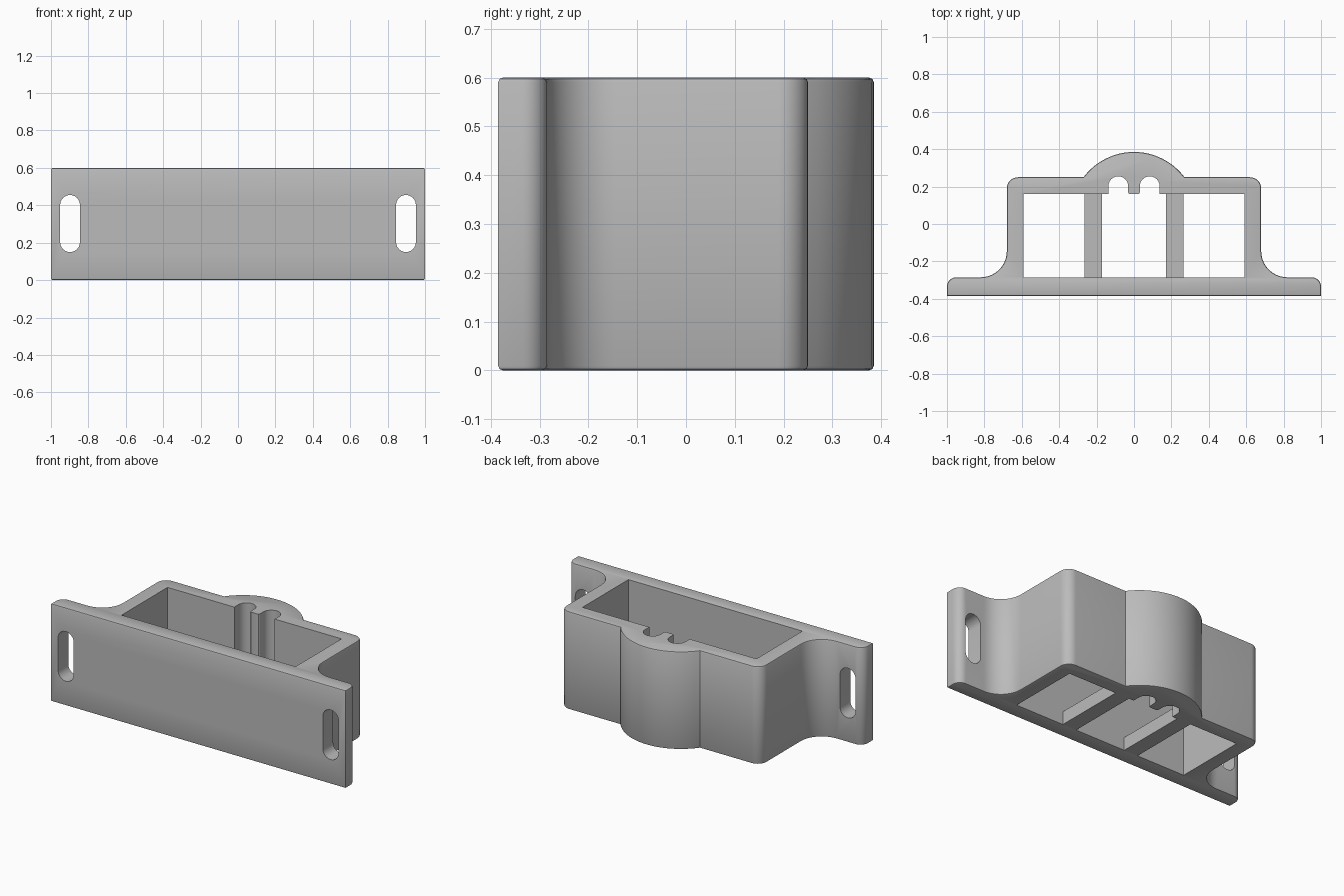
import bpy, bmesh
from math import sin, cos, radians, atan2, degrees

cube = bpy.data.objects.get("Cube")
if cube:
    bpy.data.objects.remove(cube)

HEIGHT = 0.6
grey = bpy.data.materials.new("matte grey")
grey.use_nodes = True
colour = (0.5, 0.5, 0.5, 1)
grey.diffuse_color = colour
grey.node_tree.nodes["Principled BSDF"].inputs["Base Color"].default_value = colour


def arc(cx, cy, r, start, end, steps=8):
    angles = [radians(start + (end - start) * i / steps) for i in range(steps + 1)]
    return [(cx + r * cos(a), cy + r * sin(a)) for a in angles]


def prism(name, outline, low, high, axis="z", rim=0):
    """Extrude an outline along z, or along y when it is drawn in x and z."""
    place = (lambda u, v, w: (u, v, w)) if axis == "z" else (lambda u, v, w: (u, w, v))
    bm = bmesh.new()
    bottom = [bm.verts.new(place(u, v, low)) for u, v in outline]
    top = [bm.verts.new(place(u, v, high)) for u, v in outline]
    caps = [bm.faces.new(bottom), bm.faces.new(top)]
    for i in range(len(outline)):
        j = (i + 1) % len(outline)
        bm.faces.new((bottom[i], bottom[j], top[j], top[i]))
    bmesh.ops.recalc_face_normals(bm, faces=bm.faces)
    if rim:
        edges = list({e for f in caps for e in f.edges})
        bmesh.ops.bevel(bm, geom=edges, offset=rim, segments=2, profile=0.5, affect="EDGES")
    mesh = bpy.data.meshes.new(name)
    bm.to_mesh(mesh)
    bm.free()
    obj = bpy.data.objects.new(name, mesh)
    bpy.context.collection.objects.link(obj)
    mesh.materials.append(grey)
    return obj


def box(x0, x1, y0, y1):
    return [(x0, y0), (x1, y0), (x1, y1), (x0, y1)]


# Outer outline: flange, concave fillet, rounded body corner and back bulge
bulge_r, bulge_y = 0.3375, 0.0475
end_angle = degrees(atan2(0.25 - bulge_y, 0.27))
half = [(1, -0.385)]
half += arc(0.95, -0.335, 0.05, 0, 90)
half += arc(0.82, -0.145, 0.14, 270, 180, 10)
half += arc(0.62, 0.19, 0.06, 0, 90)
half += arc(0, bulge_y, bulge_r, end_angle, 90, 12)
outline = half + [(-x, y) for x, y in reversed(half[:-1])]
body = prism("bracket_body", outline, 0, HEIGHT, rim=0.009)

# Main pocket with two round-ended wire grooves in its back wall
back = 0.16
groove = [(0.137, back)] + arc(0.084, 0.202, 0.053, 0, 180, 12)
groove += arc(0.021, 0.17, 0.01, 0, -90, 3)
pocket = [(-0.59, -0.285), (0.59, -0.285), (0.59, back)]
pocket += groove + [(-x, y) for x, y in reversed(groove)] + [(-0.59, back)]
cutters = [prism("pocket_cutter", pocket, -0.1, HEIGHT + 0.1)]

# Screw slots through the flanges
for side, x in (("left", 0.898), ("right", -0.898)):
    slot = arc(x, 0.402, 0.053, 0, 180, 12) + arc(x, 0.203, 0.053, 180, 360, 12)
    cutters.append(prism(side + "_slot_cutter", slot, -0.5, -0.2, axis="y"))

for cutter in cutters:
    cut = body.modifiers.new(cutter.name, "BOOLEAN")
    cut.operation = "DIFFERENCE"
    cut.solver = "EXACT"
    cut.object = cutter
    cutter.hide_render = True
    cutter.hide_set(True)

# Bake the cuts so the shading follows the final edges
bpy.context.view_layer.update()
graph = bpy.context.evaluated_depsgraph_get()
final = bpy.data.meshes.new_from_object(body.evaluated_get(graph))
body.modifiers.clear()
body.data = final
for cutter in cutters:
    bpy.data.objects.remove(cutter)

# Low floor ribs across the pocket
for side, x in (("left", 0.217), ("right", -0.217)):
    prism(side + "_floor_rib", box(x - 0.047, x + 0.047, -0.29, back + 0.005), 0, 0.08)

# Smooth the curved walls, keep corners sharp
bpy.ops.object.select_all(action="DESELECT")
body.select_set(True)
bpy.context.view_layer.objects.active = body
bpy.ops.object.shade_smooth_by_angle(angle=radians(30))
